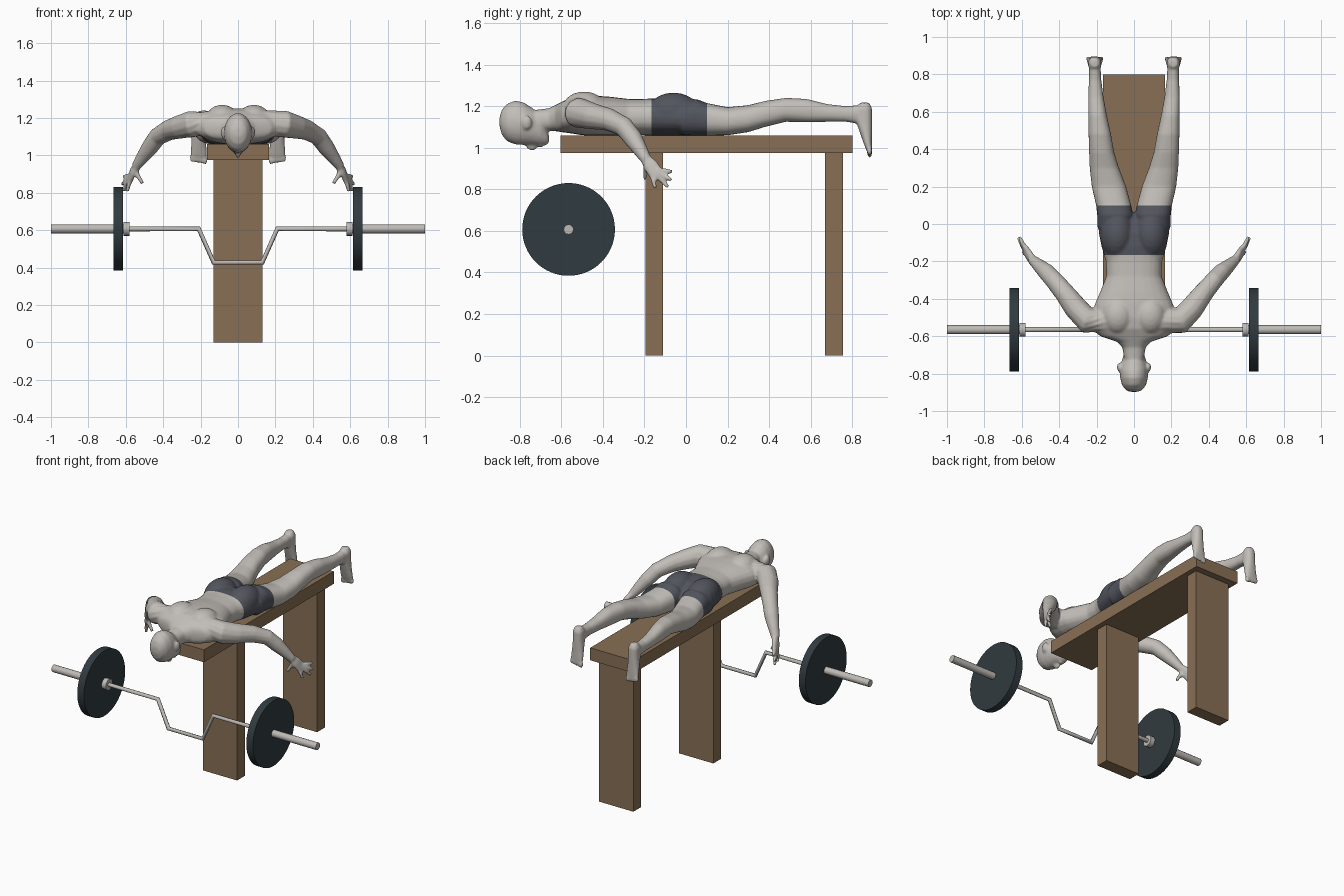
import bpy, bmesh, math
from mathutils import Vector, Matrix

cube = bpy.data.objects.get("Cube")
if cube:
    bpy.data.objects.remove(cube)


def material(name, rgb, rough=0.6):
    m = bpy.data.materials.new(name)
    m.use_nodes = True
    m.diffuse_color = (*rgb, 1)
    bsdf = m.node_tree.nodes["Principled BSDF"]
    bsdf.inputs["Base Color"].default_value = (*rgb, 1)
    bsdf.inputs["Roughness"].default_value = rough
    return m


SKIN = material("pale grey skin", (0.54, 0.51, 0.475))
SHORTS = material("charcoal shorts", (0.085, 0.09, 0.11))
WOOD = material("brown wood", (0.25, 0.16, 0.09))
IRON = material("dark iron", (0.03, 0.043, 0.05))
STEEL = material("light steel", (0.52, 0.50, 0.47))


def finish(name, bm, *mats):
    bmesh.ops.recalc_face_normals(bm, faces=bm.faces)
    me = bpy.data.meshes.new(name)
    bm.to_mesh(me)
    bm.free()
    ob = bpy.data.objects.new(name, me)
    bpy.context.collection.objects.link(ob)
    for m in mats:
        me.materials.append(m)
    return ob


def box(name, x, y0, y1, z0, z1, mat):
    bm = bmesh.new()
    bmesh.ops.create_cube(bm, size=1)
    bmesh.ops.scale(bm, vec=(2 * x, y1 - y0, z1 - z0), verts=bm.verts)
    bmesh.ops.translate(bm, vec=(0, (y0 + y1) / 2, (z0 + z1) / 2), verts=bm.verts)
    return finish(name, bm, mat)


# Bench
box("bench_top", 0.165, -0.605, 0.80, 0.975, 1.06, WOOD)
box("front_leg", 0.13, -0.195, -0.11, 0, 0.975, WOOD)
box("back_leg", 0.13, 0.67, 0.755, 0, 0.975, WOOD)

# Barbell
BAR_Y, BAR_Z = -0.565, 0.607


def disc(name, x0, x1, r, sides, mat):
    bm = bmesh.new()
    bmesh.ops.create_cone(bm, cap_ends=True, segments=sides, radius1=r, radius2=r, depth=abs(x1 - x0))
    bmesh.ops.rotate(bm, matrix=Matrix.Rotation(math.pi / 2, 3, 'Y'), verts=bm.verts)
    bmesh.ops.translate(bm, vec=((x0 + x1) / 2, BAR_Y, BAR_Z), verts=bm.verts)
    ob = finish(name, bm, mat)
    bpy.ops.object.select_all(action='DESELECT')
    ob.select_set(True)
    bpy.context.view_layer.objects.active = ob
    bpy.ops.object.shade_smooth_by_angle(angle=math.radians(40))


for s, side in ((1, "left"), (-1, "right")):
    disc(side + "_weight_plate", s * 0.615, s * 0.665, 0.223, 64, IRON)
    disc(side + "_sleeve", s * 0.60, s * 1.0, 0.024, 12, STEEL)
    disc(side + "_collar", s * 0.58, s * 0.612, 0.037, 16, STEEL)

curve = bpy.data.curves.new("bent_bar", 'CURVE')
curve.dimensions = '3D'
curve.bevel_depth = 0.0135
curve.bevel_resolution = 2
curve.use_fill_caps = True
path = [(-0.6, 0), (-0.21, 0), (-0.13, -0.18), (0.13, -0.18), (0.21, 0), (0.6, 0)]
spline = curve.splines.new('POLY')
spline.points.add(len(path) - 1)
for p, (x, z) in zip(spline.points, path):
    p.co = (x, BAR_Y, BAR_Z + z, 1)
curve.materials.append(STEEL)
bpy.context.collection.objects.link(bpy.data.objects.new("bent_bar", curve))

# Lying figure: overlapping closed forms, fused by a remesh
body = bmesh.new()


def loft(stations, ref=(0, 0, 1), axis=None, power=0.85, n=24):
    """Skin rings (centre, half width, half height) along a path."""
    rings = []
    for i, (c, a, b) in enumerate(stations):
        nxt = stations[min(i + 1, len(stations) - 1)][0]
        prv = stations[max(i - 1, 0)][0]
        t = Vector(axis) if axis else (Vector(nxt) - Vector(prv)).normalized()
        u = t.cross(Vector(ref)).normalized()
        v = u.cross(t)
        ring = []
        for k in range(n):
            co, si = math.cos(2 * math.pi * k / n), math.sin(2 * math.pi * k / n)
            co = math.copysign(abs(co) ** power, co)
            si = math.copysign(abs(si) ** power, si)
            ring.append(body.verts.new(Vector(c) + u * a * co + v * b * si))
        rings.append(ring)
    for r, q in zip(rings, rings[1:]):
        for k in range(n):
            body.faces.new((r[k], r[(k + 1) % n], q[(k + 1) % n], q[k]))
    body.faces.new(rings[0])
    body.faces.new(rings[-1])


def along_y(rows, power=0.85):
    """Rows of y, bottom, top, inner x, outer x."""
    loft([(((x0 + x1) / 2, y, (z0 + z1) / 2), abs(x1 - x0) / 2, (z1 - z0) / 2)
          for y, z0, z1, x0, x1 in rows], axis=(0, 1, 0), power=power)


def blob(c, r):
    m = Matrix.Translation(c) @ Matrix.Diagonal((*r, 1))
    bmesh.ops.create_uvsphere(body, u_segments=20, v_segments=12, radius=1, matrix=m)


def tube(points, radii):
    loft([(p, r, r) for p, r in zip(points, radii)], ref=(1, 0, 0), power=1, n=12)


# Torso and neck
torso = [(-0.74, 1.075, 1.18, 0.05), (-0.66, 1.08, 1.19, 0.062), (-0.63, 1.08, 1.205, 0.09),
         (-0.60, 1.075, 1.22, 0.18), (-0.56, 1.07, 1.24, 0.23), (-0.50, 1.06, 1.25, 0.225),
         (-0.43, 1.058, 1.25, 0.21), (-0.36, 1.058, 1.245, 0.18), (-0.28, 1.06, 1.235, 0.148),
         (-0.20, 1.06, 1.235, 0.15), (-0.12, 1.055, 1.24, 0.174), (-0.04, 1.055, 1.23, 0.19),
         (0.03, 1.06, 1.19, 0.18), (0.06, 1.08, 1.16, 0.12)]
along_y([(y, z0, z1, -w, w) for y, z0, z1, w in torso])

# Head, facing down
head = [(-0.897, 1.10, 1.15, 0.025), (-0.885, 1.06, 1.185, 0.047), (-0.86, 1.03, 1.213, 0.065),
        (-0.82, 1.015, 1.227, 0.075), (-0.78, 1.013, 1.218, 0.075), (-0.74, 1.012, 1.192, 0.068),
        (-0.70, 1.01, 1.15, 0.056), (-0.675, 1.012, 1.10, 0.04), (-0.66, 1.022, 1.06, 0.025)]
along_y([(y, z0, z1, -w, w) for y, z0, z1, w in head], power=1)
blob((0, -0.742, 1.01), (0.014, 0.028, 0.024))
blob((0, -0.70, 1.012), (0.024, 0.012, 0.012))

leg = [(-0.02, 1.06, 1.22, 0.01, 0.195), (0.05, 1.058, 1.235, 0.004, 0.197),
       (0.10, 1.058, 1.215, 0.015, 0.203), (0.20, 1.06, 1.195, 0.042, 0.226),
       (0.30, 1.075, 1.205, 0.08, 0.237), (0.38, 1.10, 1.225, 0.105, 0.24),
       (0.48, 1.125, 1.24, 0.123, 0.243), (0.58, 1.122, 1.235, 0.145, 0.245),
       (0.68, 1.125, 1.21, 0.163, 0.245), (0.77, 1.125, 1.20, 0.175, 0.241),
       (0.83, 1.115, 1.205, 0.178, 0.24), (0.87, 1.12, 1.20, 0.185, 0.235)]
arm = [(0.13, -0.52, 1.175), (0.25, -0.515, 1.167), (0.31, -0.45, 1.152), (0.37, -0.37, 1.135),
       (0.43, -0.298, 1.10), (0.47, -0.255, 1.045), (0.51, -0.22, 0.99), (0.545, -0.19, 0.94)]
arm_radii = [0.068, 0.073, 0.064, 0.055, 0.049, 0.046, 0.036, 0.026]
fingers = [((0.57, -0.165, 0.875), (0.592, -0.148, 0.805)), ((0.575, -0.15, 0.875), (0.61, -0.085, 0.81)),
           ((0.578, -0.14, 0.88), (0.618, -0.07, 0.845)), ((0.575, -0.135, 0.89), (0.612, -0.068, 0.885)),
           ((0.548, -0.19, 0.92), (0.51, -0.198, 0.85))]

for s in (1, -1):
    def flip(p):
        return (s * p[0], p[1], p[2])

    # Shoulder blade, buttock, ear
    blob((s * 0.085, -0.49, 1.20), (0.085, 0.10, 0.07))
    blob((s * 0.09, -0.06, 1.165), (0.092, 0.13, 0.10))
    blob((s * 0.077, -0.766, 1.122), (0.014, 0.025, 0.034))
    # Leg, foot and toes
    along_y([(y, z0, z1, s * a, s * b) for y, z0, z1, a, b in leg])
    foot = [(1.217, 0.86, 0.022, 0.022), (1.19, 0.857, 0.035, 0.038), (1.12, 0.858, 0.036, 0.038),
            (1.06, 0.868, 0.04, 0.027), (1.01, 0.877, 0.045, 0.018), (0.985, 0.882, 0.043, 0.013)]
    loft([((s * 0.21, y, z), a, b) for z, y, a, b in foot], ref=(0, 1, 0), axis=(0, 0, -1))
    for i in range(5):
        blob((s * (0.174 + 0.018 * i), 0.883, 0.975 + 0.003 * i), (0.011, 0.013, 0.024))
    # Arm, palm and fingers
    tube([flip(p) for p in arm], arm_radii)
    palm = [((0.535, -0.20, 0.955), 0.022, 0.02), ((0.56, -0.17, 0.915), 0.036, 0.018),
            ((0.578, -0.142, 0.872), 0.036, 0.014)]
    loft([(flip(c), a, b) for c, a, b in palm], ref=(1, 0, 0))
    for base, tip in fingers:
        mid = Vector(base).lerp(Vector(tip), 0.5) + Vector((0.004, 0, 0.002))
        tube([flip(base), flip(mid), flip(tip)], (0.014, 0.0125, 0.010))

raw = finish("figure_form", body)
remesh = raw.modifiers.new("fuse", 'REMESH')
remesh.mode = 'VOXEL'
remesh.voxel_size = 0.0075
smooth = raw.modifiers.new("soften", 'SMOOTH')
smooth.factor = 0.5
smooth.iterations = 5
deps = bpy.context.evaluated_depsgraph_get()
fused = bpy.data.meshes.new_from_object(raw.evaluated_get(deps))
bpy.data.objects.remove(raw)

# Cut the shorts' edges into the skin and colour between them
WAIST, HEM = -0.165, 0.10
bm = bmesh.new()
bm.from_mesh(fused)
for y in (WAIST, HEM):
    bmesh.ops.bisect_plane(bm, geom=bm.verts[:] + bm.edges[:] + bm.faces[:],
                           plane_co=(0, y, 0), plane_no=(0, 1, 0))
for f in bm.faces:
    c = f.calc_center_median()
    f.material_index = int(WAIST < c.y < HEM and abs(c.x) < 0.3)
    f.smooth = True
finish("lying_figure", bm, SKIN, SHORTS)
